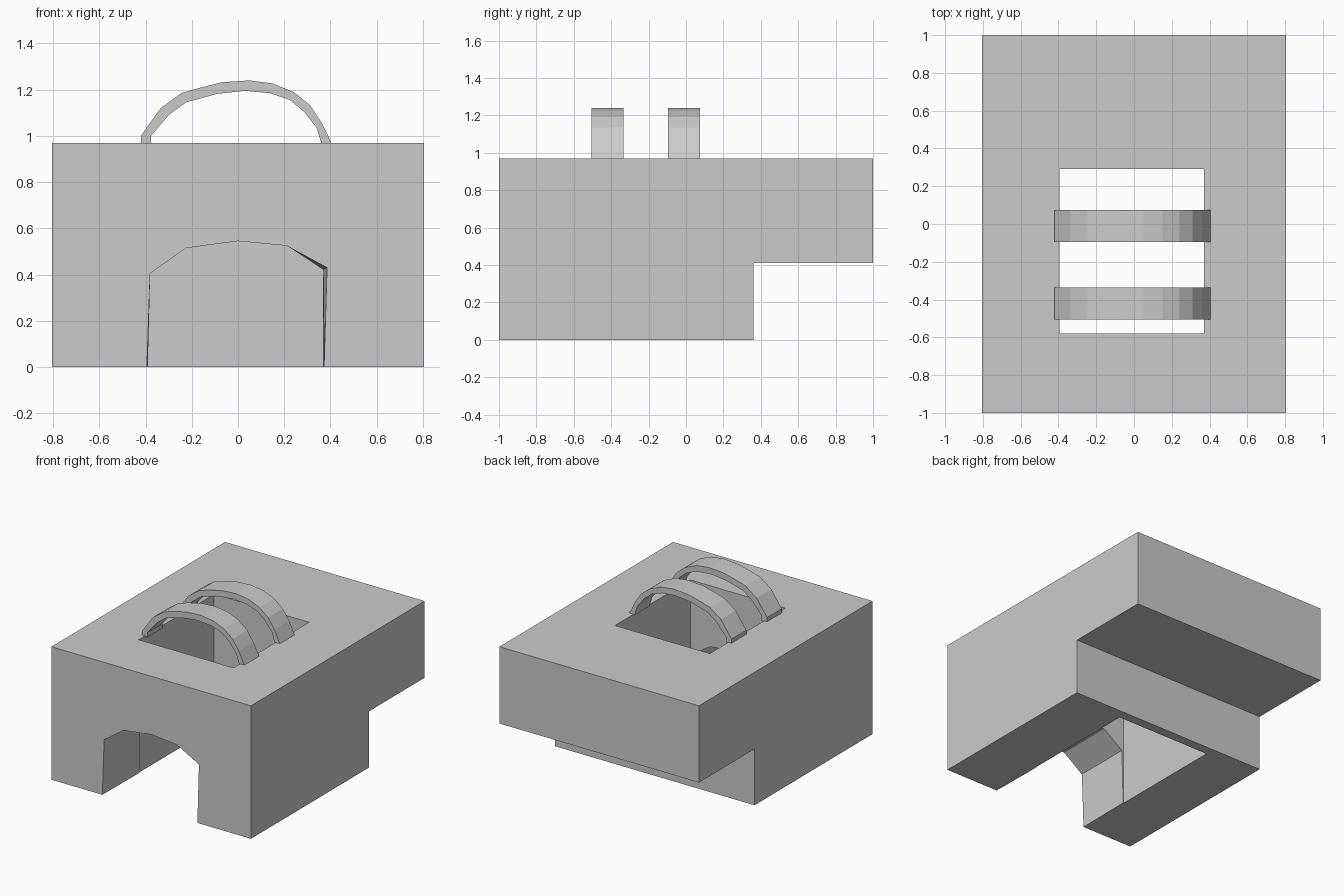
import bpy, bmesh

if "Cube" in bpy.data.objects:
    bpy.data.objects.remove(bpy.data.objects["Cube"])


def loft(name, start, end):
    """Solid between two matching closed loops of 3D points."""
    bm = bmesh.new()
    a = [bm.verts.new(p) for p in start]
    b = [bm.verts.new(p) for p in end]
    bm.faces.new(a)
    bm.faces.new(b[::-1])
    n = len(a)
    for i in range(n):
        j = (i + 1) % n
        bm.faces.new((a[j], a[i], b[i], b[j]))
    bmesh.ops.recalc_face_normals(bm, faces=bm.faces)
    mesh = bpy.data.meshes.new(name)
    bm.to_mesh(mesh)
    bm.free()
    obj = bpy.data.objects.new(name, mesh)
    bpy.context.collection.objects.link(obj)
    return obj


def along_y(profile, y):
    return [(x, y, z) for x, z in profile]


def cut(target, cutter):
    cutter.hide_render = True
    mod = target.modifiers.new("cut", 'BOOLEAN')
    mod.operation = 'DIFFERENCE'
    mod.solver = 'EXACT'
    mod.object = cutter
    bpy.context.view_layer.objects.active = target
    bpy.ops.object.modifier_apply(modifier=mod.name)
    bpy.data.objects.remove(cutter)


# Main block: stepped side profile, overhanging at the back
side = [(-1, 0), (0.36, 0), (0.36, 0.41), (1, 0.41), (1, 0.97), (-1, 0.97)]
body = loft("body", [(-0.805, y, z) for y, z in side],
            [(0.805, y, z) for y, z in side])

# Vertical shaft through the block
shaft = [(-0.395, -0.1), (0.37, -0.1), (0.37, 1.1), (-0.395, 1.1)]
cut(body, loft("shaft_cutter", along_y(shaft, -0.58), along_y(shaft, 0.29)))

# Faceted arch from the front into the shaft, narrowing slightly on the right
top = [(-0.38, 0.405), (-0.225, 0.515), (0, 0.545), (0.21, 0.525)]
front = [(-0.398, -0.1)] + top + [(0.386, 0.43), (0.37, -0.1)]
back = [(-0.393, -0.1)] + top + [(0.368, 0.42), (0.366, -0.1)]
cut(body, loft("arch_cutter", along_y(front, -1.02), along_y(back, -0.54)))

# Two curved straps bridging the shaft opening
outer = [(-0.42, 0.965), (-0.42, 1.0), (-0.335, 1.12), (-0.245, 1.185),
         (-0.17, 1.207), (-0.07, 1.232), (0.05, 1.24), (0.15, 1.227),
         (0.24, 1.19), (0.31, 1.135), (0.36, 1.06), (0.407, 0.965)]
inner = [(0.362, 0.965), (0.34, 1.035), (0.285, 1.105), (0.225, 1.155),
         (0.14, 1.185), (0.03, 1.195), (-0.09, 1.182), (-0.225, 1.145),
         (-0.3, 1.09), (-0.376, 1.0), (-0.376, 0.965)]
for name, y in (("front_strap", -0.505), ("back_strap", -0.095)):
    loft(name, along_y(outer + inner, y), along_y(outer + inner, y + 0.17))

# Centre stays on x = 0 and y = 0; every part is flat shaded
